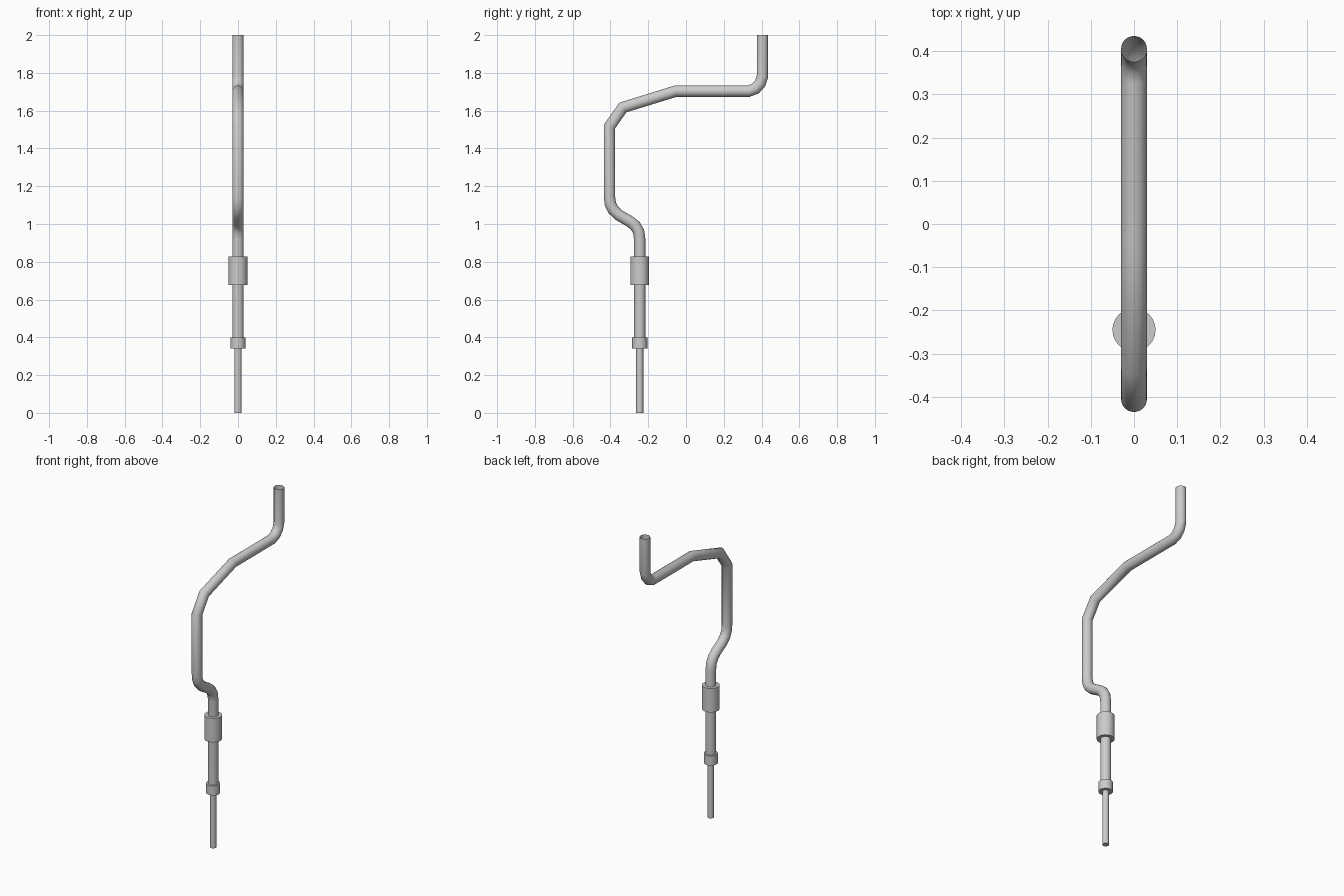
import bpy, bmesh, math
from mathutils import Vector

if "Cube" in bpy.data.objects:
    bpy.data.objects.remove(bpy.data.objects["Cube"])

SIDES = 24
ROD_Y = -0.245


def finish(name, bm):
    bmesh.ops.recalc_face_normals(bm, faces=bm.faces)
    mesh = bpy.data.meshes.new(name)
    bm.to_mesh(mesh)
    bm.free()
    obj = bpy.data.objects.new(name, mesh)
    bpy.context.collection.objects.link(obj)
    bpy.ops.object.select_all(action='DESELECT')
    obj.select_set(True)
    bpy.context.view_layer.objects.active = obj
    bpy.ops.object.shade_smooth_by_angle(angle=math.radians(50))
    return obj


def sweep(name, path, radius):
    """Open tube along (y, z) points with mitred joints."""
    pts = [Vector((0, y, z)) for y, z in path]
    bm = bmesh.new()
    rings = []
    for i, p in enumerate(pts):
        a = (p - pts[i - 1]).normalized() if i else (pts[1] - p).normalized()
        b = (pts[i + 1] - p).normalized() if i < len(pts) - 1 else a
        t = (a + b).normalized()
        side = Vector((0, -t.z, t.y)) / t.dot(a)
        rings.append([bm.verts.new(p + radius * (
            Vector((math.cos(k), 0, 0)) + side * math.sin(k)))
            for k in (2 * math.pi * j / SIDES for j in range(SIDES))])
    for r, s in zip(rings, rings[1:]):
        for j in range(SIDES):
            n = (j + 1) % SIDES
            bm.faces.new((r[j], r[n], s[n], s[j]))
    return finish(name, bm)


def cylinder(name, radius, z0, z1):
    bm = bmesh.new()
    bmesh.ops.create_cone(bm, cap_ends=True, segments=SIDES, radius1=radius,
                          radius2=radius, depth=z1 - z0)
    bmesh.ops.translate(bm, verts=bm.verts, vec=(0, ROD_Y, (z0 + z1) / 2))
    return finish(name, bm)


# Bent main pipe, open at the top
sweep("bent_pipe", [
    (ROD_Y, 0.37), (ROD_Y, 0.92), (-0.251, 0.96), (-0.268, 0.99),
    (-0.295, 1.012), (-0.355, 1.047), (-0.385, 1.075), (-0.4, 1.105),
    (-0.405, 1.14), (-0.405, 1.516), (-0.334, 1.617), (-0.055, 1.703),
    (0.331, 1.703), (0.368, 1.717), (0.393, 1.745), (0.405, 1.782),
    (0.405, 2.0)], 0.03)

# Thin lower rod and the two collars
cylinder("lower_rod", 0.019, 0.0, 0.37)
cylinder("small_collar", 0.04, 0.34, 0.4)
cylinder("large_collar", 0.05, 0.677, 0.827)
